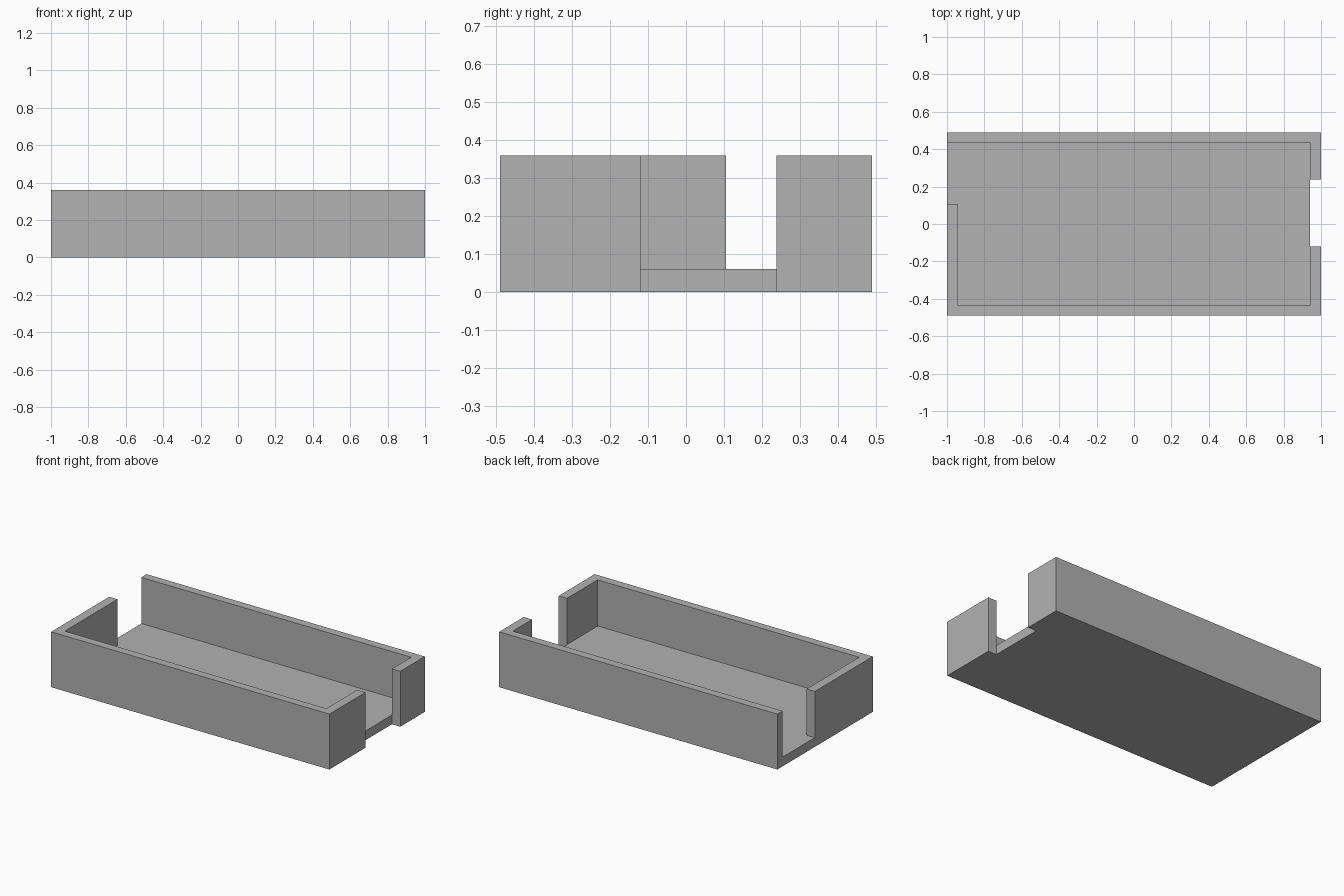
import bpy
import bmesh

if "Cube" in bpy.data.objects:
    bpy.data.objects.remove(bpy.data.objects["Cube"], do_unlink=True)

# Main dimensions
HALF_X, HALF_Y, HEIGHT = 1.0, 0.49, 0.36
INNER_X, INNER_Y, FLOOR = 0.94, 0.436, 0.06
OUT = 1.2  # cutters run past the walls

grey = bpy.data.materials.new("plain_grey")
grey.use_nodes = True
colour = (0.445, 0.445, 0.445, 1)
grey.diffuse_color = colour
grey.node_tree.nodes["Principled BSDF"].inputs["Base Color"].default_value = colour


def prism(name, outline, z0, z1):
    """Extrude a footprint from z0 to z1."""
    bm = bmesh.new()
    base = bm.faces.new([bm.verts.new((x, y, z0)) for x, y in outline])
    top = bmesh.ops.extrude_face_region(bm, geom=[base], use_keep_orig=True)["geom"]
    for v in top:
        if isinstance(v, bmesh.types.BMVert):
            v.co.z = z1
    bmesh.ops.recalc_face_normals(bm, faces=bm.faces)
    mesh = bpy.data.meshes.new(name)
    bm.to_mesh(mesh)
    bm.free()
    mesh.materials.append(grey)
    obj = bpy.data.objects.new(name, mesh)
    bpy.context.collection.objects.link(obj)
    return obj


def rect(x0, x1, y0, y1):
    return [(x0, y0), (x1, y0), (x1, y1), (x0, y1)]


def cut(target, cutter):
    """Subtract the cutter, then remove it."""
    cutter.hide_render = True
    mod = target.modifiers.new("cut", "BOOLEAN")
    mod.operation = "DIFFERENCE"
    mod.solver = "EXACT"
    mod.object = cutter
    bpy.context.view_layer.objects.active = target
    bpy.ops.object.modifier_apply(modifier=mod.name)
    bpy.data.objects.remove(cutter, do_unlink=True)


# Solid block
tray = prism("open_tray", rect(-HALF_X, HALF_X, -HALF_Y, HALF_Y), 0, HEIGHT)

# Cavity, running out through the gap in the right end wall
cavity = [(-INNER_X, -INNER_Y), (INNER_X, -INNER_Y), (INNER_X, INNER_Y),
          (-OUT, INNER_Y), (-OUT, 0.105), (-INNER_X, 0.105)]
cut(tray, prism("cavity_cutter", cavity, FLOOR, OUT))

# Full-height notch in the left end wall
cut(tray, prism("notch_cutter", rect(INNER_X, OUT, -0.12, 0.238), -OUT, OUT))
